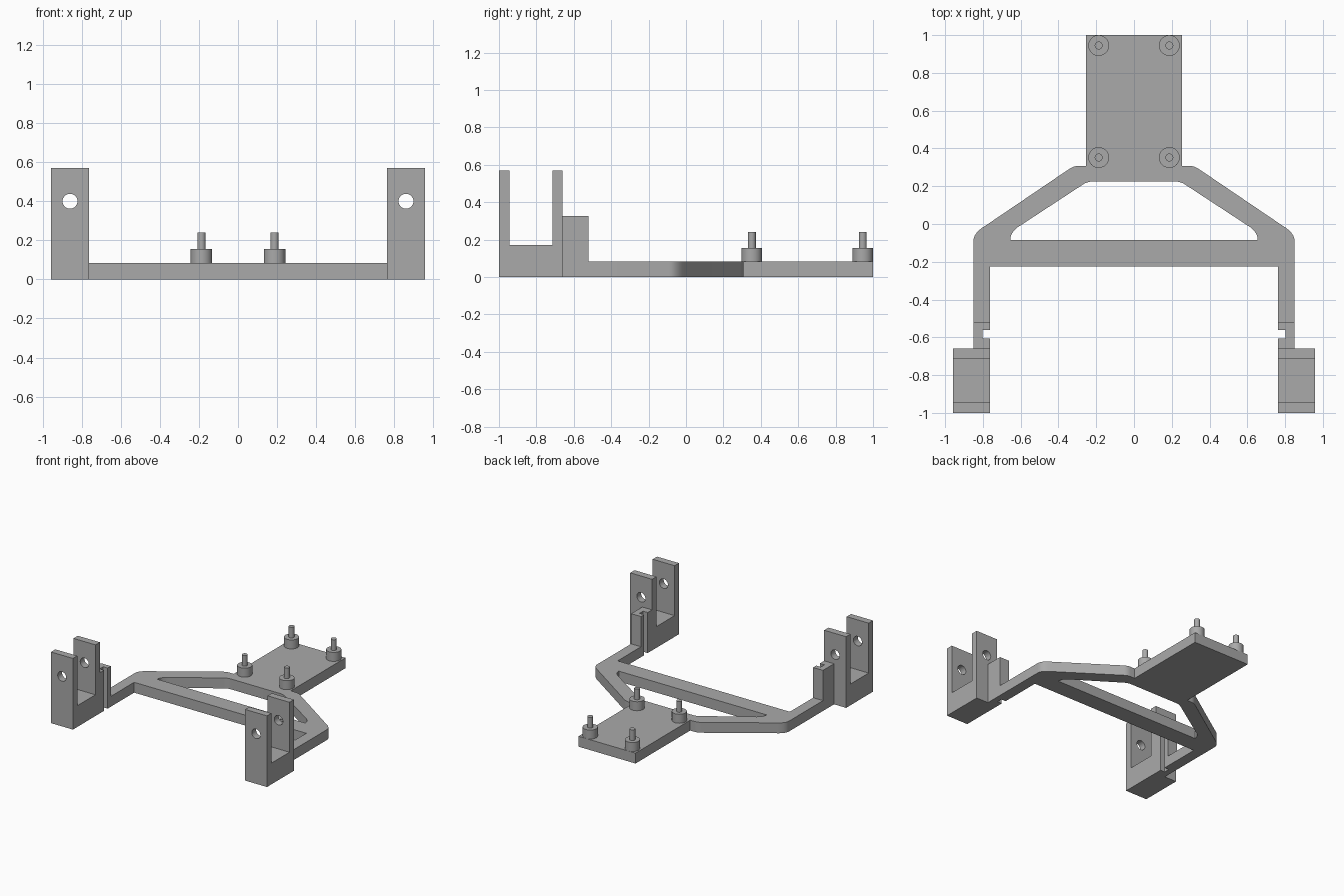
import bpy, bmesh, math
from mathutils import Vector

cube = bpy.data.objects.get("Cube")
if cube:
    bpy.data.objects.remove(cube, do_unlink=True)

grey = bpy.data.materials.new("plain grey")
grey.use_nodes = True
colour = (0.4, 0.4, 0.4, 1)
grey.diffuse_color = colour
grey.node_tree.nodes["Principled BSDF"].inputs["Base Color"].default_value = colour

THICK = 0.083            # frame thickness
INNER, OUTER = 0.763, 0.85   # leg sides
BRACKET_X = 0.957
POST_BACK, POST_FRONT = -0.52, -0.66


def bend(start, corner, end, steps=6):
    """Points of a rounded corner."""
    a, b, c = Vector(start), Vector(corner), Vector(end)
    ts = [i / steps for i in range(steps + 1)]
    return [tuple(a * (1 - t) ** 2 + b * 2 * t * (1 - t) + c * t * t) for t in ts]


def activate(obj):
    bpy.ops.object.select_all(action='DESELECT')
    obj.select_set(True)
    bpy.context.view_layer.objects.active = obj


def finish(obj, name, smooth=True):
    obj.name = name
    obj.data.materials.append(grey)
    if smooth:
        activate(obj)
        bpy.ops.object.shade_smooth_by_angle(angle=math.radians(30))
    return obj


def mirror(obj):
    mod = obj.modifiers.new("mirror", 'MIRROR')
    mod.use_axis[0] = True
    mod.merge_threshold = 0.0005


def prism(name, points, place, direction, open_centre=False):
    """Extrude a flat profile; place maps profile points into space."""
    bm = bmesh.new()
    face = bm.faces.new([bm.verts.new(place(*p)) for p in points])
    ext = bmesh.ops.extrude_face_region(bm, geom=[face], use_keep_orig=True)
    verts = [g for g in ext["geom"] if isinstance(g, bmesh.types.BMVert)]
    bmesh.ops.translate(bm, verts=verts, vec=direction)
    bmesh.ops.recalc_face_normals(bm, faces=bm.faces)
    if open_centre:  # leave the mirror seam without inner walls
        seam = [f for f in bm.faces if all(abs(v.co.x) < 1e-5 for v in f.verts)]
        bmesh.ops.delete(bm, geom=seam, context='FACES')
    mesh = bpy.data.meshes.new(name)
    bm.to_mesh(mesh)
    bm.free()
    obj = bpy.data.objects.new(name, mesh)
    bpy.context.collection.objects.link(obj)
    return finish(obj, name)


def cylinder(name, radius, low, high, x, y, sides=32):
    bpy.ops.mesh.primitive_cylinder_add(vertices=sides, radius=radius, depth=high - low,
                                        location=(x, y, (low + high) / 2))
    return finish(bpy.context.object, name)


def flat(x, y):
    return (x, y, 0)


# Flat frame: rear plate, sloping arms, crossbar and legs in one half outline
outline = [(0, 1), (0.253, 1), (0.253, 0.308)]
outline += bend((0.29, 0.308), (0.32, 0.308), (0.345, 0.29))
outline += bend((0.785, -0.008), (0.85, -0.045), (0.85, -0.09))
outline += [(OUTER, POST_BACK), (INNER, POST_BACK), (INNER, -0.225), (0, -0.225), (0, -0.085)]
outline += [(0.655, -0.085)]
outline += bend((0.655, -0.075), (0.648, -0.035), (0.6, -0.007))
outline += bend((0.275, 0.206), (0.25, 0.225), (0.215, 0.225))
outline += [(0, 0.225)]
frame = prism("frame", outline, flat, (0, 0, THICK), open_centre=True)
mirror(frame)

# Posts with a vertical slot on the inner side
slot = 0.803
post = prism("slotted_posts",
             [(INNER, POST_BACK), (OUTER, POST_BACK), (OUTER, POST_FRONT), (INNER, POST_FRONT),
              (INNER, -0.605), (slot, -0.605), (slot, -0.56), (INNER, -0.56)],
             flat, (0, 0, 0.325))
mirror(post)

# U-shaped brackets
top, floor = 0.57, 0.17
bracket = prism("u_brackets",
                [(-1, 0), (POST_FRONT, 0), (POST_FRONT, top), (-0.715, top),
                 (-0.715, floor), (-0.945, floor), (-0.945, top), (-1, top)],
                lambda y, z: (INNER, y, z), (BRACKET_X - INNER, 0, 0))

# Pivot hole through both bracket walls
bpy.ops.mesh.primitive_cylinder_add(vertices=32, radius=0.038, depth=0.6,
                                    location=(0.86, -0.83, 0.4),
                                    rotation=(math.pi / 2, 0, 0))
cutter = bpy.context.object
cutter.hide_render = True
cut = bracket.modifiers.new("pivot hole", 'BOOLEAN')
cut.operation = 'DIFFERENCE'
cut.solver = 'EXACT'
cut.object = cutter
activate(bracket)
bpy.ops.object.modifier_apply(modifier=cut.name)
bpy.data.objects.remove(cutter, do_unlink=True)
bpy.ops.object.shade_smooth_by_angle(angle=math.radians(30))
mirror(bracket)

# Standoffs with pins at the plate corners
for side, x in (("left", 0.187), ("right", -0.187)):
    for end, y in (("front", 0.352), ("rear", 0.945)):
        cylinder(f"standoff_{end}_{side}", 0.055, THICK, 0.155, x, y)
        cylinder(f"pin_{end}_{side}", 0.021, 0.155, 0.24, x, y)
